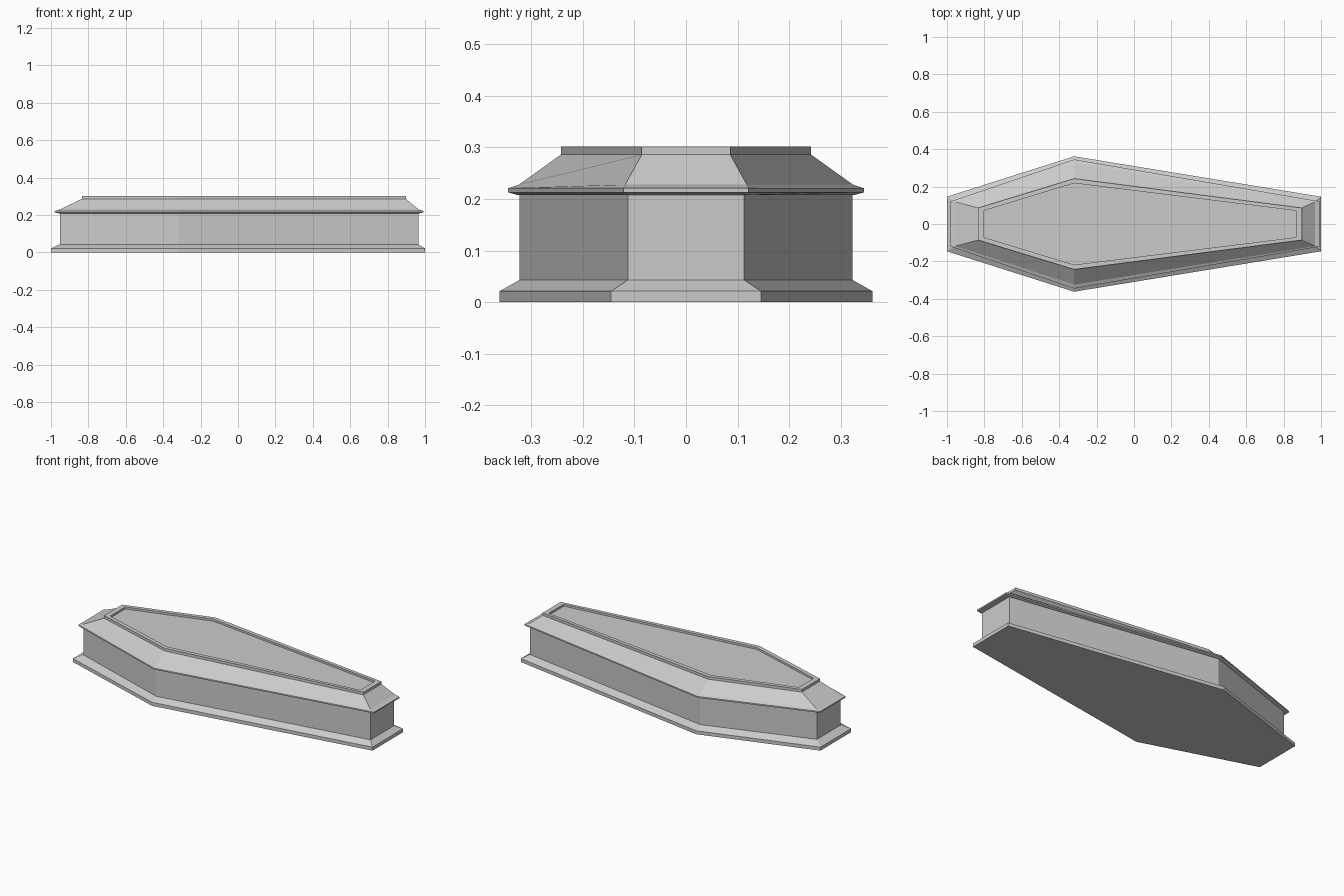
import bpy, bmesh

if "Cube" in bpy.data.objects:
    bpy.data.objects.remove(bpy.data.objects["Cube"])

SHOULDER_X = -0.32  # widest point of the six-sided outline


def loft(name, rings):
    """Skin stacked hexagonal rings: (left x, right x, end half width, shoulder half width, z)."""
    bm = bmesh.new()
    loops = []
    for xl, xr, ye, ym, z in rings:
        outline = [(xl, -ye), (SHOULDER_X, -ym), (xr, -ye),
                   (xr, ye), (SHOULDER_X, ym), (xl, ye)]
        loops.append([bm.verts.new((x, y, z)) for x, y in outline])
    for low, high in zip(loops, loops[1:]):
        for i in range(6):
            j = (i + 1) % 6
            bm.faces.new((low[i], low[j], high[j], high[i]))
    bm.faces.new(loops[0][::-1])
    bm.faces.new(loops[-1])
    bmesh.ops.recalc_face_normals(bm, faces=bm.faces)
    mesh = bpy.data.meshes.new(name)
    bm.to_mesh(mesh)
    bm.free()
    obj = bpy.data.objects.new(name, mesh)
    bpy.context.collection.objects.link(obj)
    return obj


# Box with a stepped, chamfered plinth
loft("coffin_body", [
    (-1.0, 1.0, 0.146, 0.362, 0.0),
    (-1.0, 1.0, 0.146, 0.362, 0.021),
    (-0.953, 0.964, 0.113, 0.323, 0.043),
    (-0.953, 0.964, 0.113, 0.323, 0.212),
])

# Lid: overhanging lip, sloped sides, raised rim and recessed top panel
loft("coffin_lid", [
    (-0.955, 0.968, 0.115, 0.328, 0.208),
    (-0.98, 0.993, 0.121, 0.345, 0.213),
    (-0.98, 0.993, 0.121, 0.345, 0.221),
    (-0.955, 0.968, 0.118, 0.324, 0.228),
    (-0.834, 0.897, 0.086, 0.243, 0.286),
    (-0.834, 0.897, 0.086, 0.243, 0.302),
    (-0.803, 0.866, 0.071, 0.218, 0.302),
    (-0.803, 0.866, 0.071, 0.218, 0.29),
])
